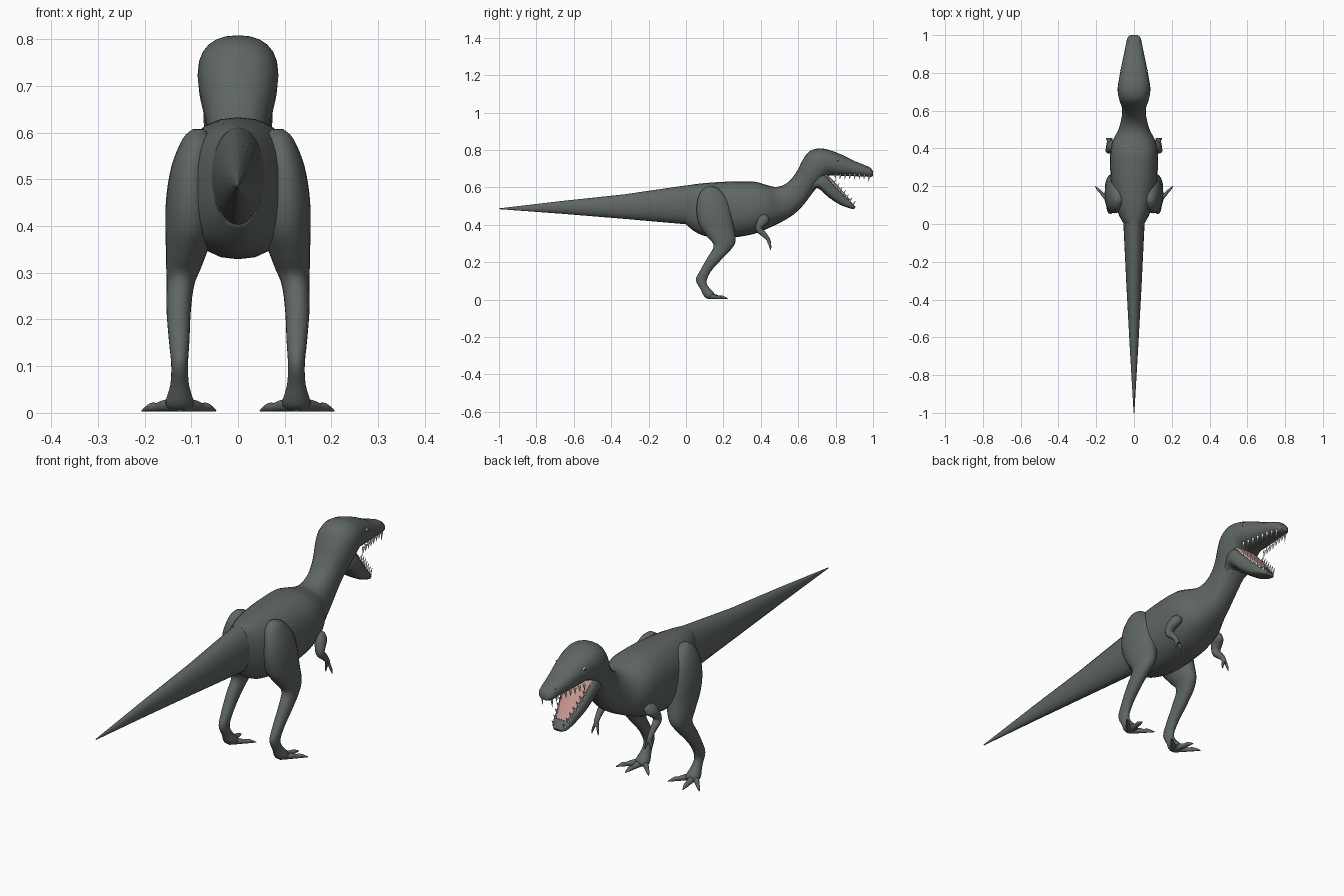
import bpy, bmesh, math
from mathutils import Vector


def material(name, rgb):
    m = bpy.data.materials.new(name)
    m.diffuse_color = (*rgb, 1)
    return m


SKIN = material("skin", (0.115, 0.135, 0.122))
PINK = material("mouth_pink", (0.55, 0.30, 0.27))
IVORY = material("ivory", (0.80, 0.80, 0.74))
DARK = material("dark", (0.02, 0.02, 0.02))


def finish(name, bm, mat, mirror=False, angle=50):
    bmesh.ops.recalc_face_normals(bm, faces=bm.faces[:])
    me = bpy.data.meshes.new(name)
    bm.to_mesh(me)
    bm.free()
    me.materials.append(mat)
    ob = bpy.data.objects.new(name, me)
    bpy.context.collection.objects.link(ob)
    if mirror:
        mod = ob.modifiers.new("mirror", "MIRROR")
        mod.use_mirror_merge = False
    bpy.ops.object.select_all(action="DESELECT")
    ob.select_set(True)
    bpy.context.view_layer.objects.active = ob
    bpy.ops.object.shade_smooth_by_angle(angle=math.radians(angle))
    return ob


def spline(rows, steps):
    """Catmull-Rom refinement of a list of number rows."""
    out = []
    for i in range(len(rows) - 1):
        a, b = rows[i], rows[i + 1]
        p, n = rows[max(i - 1, 0)], rows[min(i + 2, len(rows) - 1)]
        for k in range(steps):
            t = k / steps
            out.append([0.5 * (2 * B + (C - A) * t + (2 * A - 5 * B + 4 * C - D) * t * t
                               + (3 * B - A - 3 * C + D) * t ** 3)
                        for A, B, C, D in zip(p, a, b, n)])
    return out + [list(rows[-1])]


def loft(bm, rows, steps=4, seg=24, power=2.3):
    """Each row: y, z of one edge, y, z of the opposite edge, half width, centre x."""
    rings = []
    for py, pz, qy, qz, w, x in spline([(*r, 0) if len(r) == 5 else r for r in rows], steps):
        c = Vector((x, (py + qy) / 2, (pz + qz) / 2))
        a, b = Vector((x, py, pz)) - c, Vector((max(w, 0.001), 0, 0))
        ring = []
        for i in range(seg):
            t = 2 * math.pi * i / seg
            u, v = (math.copysign(abs(f) ** (2 / power), f) for f in (math.cos(t), math.sin(t)))
            ring.append(bm.verts.new(c + a * u + b * v))
        rings.append(ring)
    for r0, r1 in zip(rings, rings[1:]):
        for i in range(seg):
            j = (i + 1) % seg
            bm.faces.new((r0[i], r0[j], r1[j], r1[i]))
    bm.faces.new(rings[0])
    bm.faces.new(rings[-1])


def lofted(name, rows, mat=SKIN, mirror=False, **kw):
    bm = bmesh.new()
    loft(bm, rows, **kw)
    return finish(name, bm, mat, mirror)


# Tail
lofted("tail", [(-1, .488, -1, .484, .002), (-.66, .528, -.66, .459, .022),
                (-.33, .563, -.33, .432, .04), (0, .611, 0, .403, .056),
                (.12, .618, .12, .40, .07)], steps=1, power=2)

# Torso, neck and upper head in one smooth skin
lofted("body_and_head", [
    (0, .609, 0, .402, .054), (.045, .617, .05, .362, .08), (.11, .624, .11, .338, .104),
    (.20, .63, .20, .329, .12), (.29, .633, .29, .337, .126), (.37, .63, .375, .355, .126),
    (.425, .615, .45, .386, .114), (.475, .603, .515, .418, .085),
    (.52, .612, .575, .455, .069), (.56, .642, .625, .503, .063), (.595, .69, .665, .555, .067),
    (.623, .745, .70, .60, .078), (.656, .79, .725, .625, .085), (.705, .808, .745, .65, .086),
    (.76, .802, .77, .664, .080), (.83, .776, .83, .662, .068), (.90, .742, .90, .660, .053),
    (.95, .722, .95, .659, .043), (.985, .706, .985, .656, .035), (1.0, .685, 1.0, .662, .02)])

# Lower jaw and pink lining
lofted("lower_jaw", [(.69, .70, .655, .56, .055), (.745, .672, .70, .597, .074),
                     (.80, .612, .765, .545, .065), (.85, .557, .825, .507, .05),
                     (.89, .515, .88, .487, .037), (.906, .496, .90, .485, .02)], power=2.8)
lofted("mouth_lining", [(.735, .694, .72, .67, .058), (.758, .668, .745, .65, .058),
                        (.806, .616, .79, .60, .050), (.852, .563, .84, .55, .038),
                        (.882, .530, .87, .52, .024)], mat=PINK)

# Teeth rows and front fangs
bm = bmesh.new()


def tooth(base, direction, length, radius):
    d = Vector(direction).normalized()
    m = d.to_track_quat("Z", "Y").to_matrix().to_4x4()
    m.translation = Vector(base) + d * length / 2
    bmesh.ops.create_cone(bm, cap_ends=True, segments=8, radius1=radius, radius2=.0005,
                          depth=length, matrix=m)


for i in range(8):
    t = i / 7
    tooth((.058 - .034 * t, .80 + .18 * t, .672), (0, -.1, -1), .030 + .016 * (i == 7), .0065)
    if i < 7:
        t = i / 6
        tooth((.053 - .026 * t, .785 + .105 * t, .619 - .113 * t), (0, .6, .8), .028, .006)
finish("teeth", bm, IVORY, mirror=True)


# Eyes and nostrils
def ball(name, loc, r, mat):
    b = bmesh.new()
    bmesh.ops.create_uvsphere(b, u_segments=16, v_segments=10, radius=r)
    bmesh.ops.translate(b, verts=b.verts[:], vec=loc)
    finish(name, b, mat, mirror=True)


ball("eyes", (.063, .81, .744), .009, IVORY)
ball("pupils", (.069, .812, .745), .0045, DARK)
ball("nostrils", (.030, .965, .703), .005, DARK)

# Legs: back edge, front edge, half width, centre x
lofted("legs", [
    (.115, .607, .135, .608, .012, .085), (.08, .58, .175, .592, .031, .088),
    (.06, .525, .222, .535, .043, .099), (.058, .455, .244, .462, .051, .103),
    (.075, .39, .258, .385, .051, .104), (.115, .335, .265, .312, .040, .114),
    (.148, .288, .238, .265, .030, .123), (.115, .225, .187, .212, .026, .127),
    (.075, .155, .136, .155, .022, .126), (.053, .106, .110, .100, .018, .125),
    (.078, .055, .122, .066, .020, .125), (.102, .012, .150, .036, .030, .125),
    (.135, .003, .155, .020, .026, .125)], mirror=True, power=2.1)

# Three splayed toes per foot
bm = bmesh.new()
for tx, ty in ((.205, .200), (.142, .225), (.048, .195)):
    rows = []
    for t, r in ((0, .014), (.35, .013), (.6, .009), (.72, .0095), (.9, .005), (1, .0015)):
        y = .115 + (ty - .115) * t
        rows.append((y, .003 + 2 * r, y, .003, r * 1.15, .125 + (tx - .125) * t))
    loft(bm, rows, steps=3, seg=12, power=2)
finish("toes", bm, SKIN, mirror=True)

# Small arms, each with two fingers
bm = bmesh.new()
loft(bm, [(.425, .458, .445, .435, .012, .112), (.395, .447, .442, .413, .024, .118),
          (.374, .402, .415, .392, .022, .128), (.376, .365, .408, .380, .018, .132),
          (.405, .340, .425, .362, .014, .133), (.430, .318, .448, .328, .011, .132),
          (.438, .298, .456, .300, .011, .131)], seg=16, power=2)
for dx in (-.012, .012):
    loft(bm, [(.438, .308, .452, .308, .006, .131 + dx * .4), (.444, .285, .456, .287, .005, .131 + dx),
              (.452, .264, .455, .264, .001, .131 + dx * 1.3)], seg=10, power=2)
finish("arms", bm, SKIN, mirror=True)
